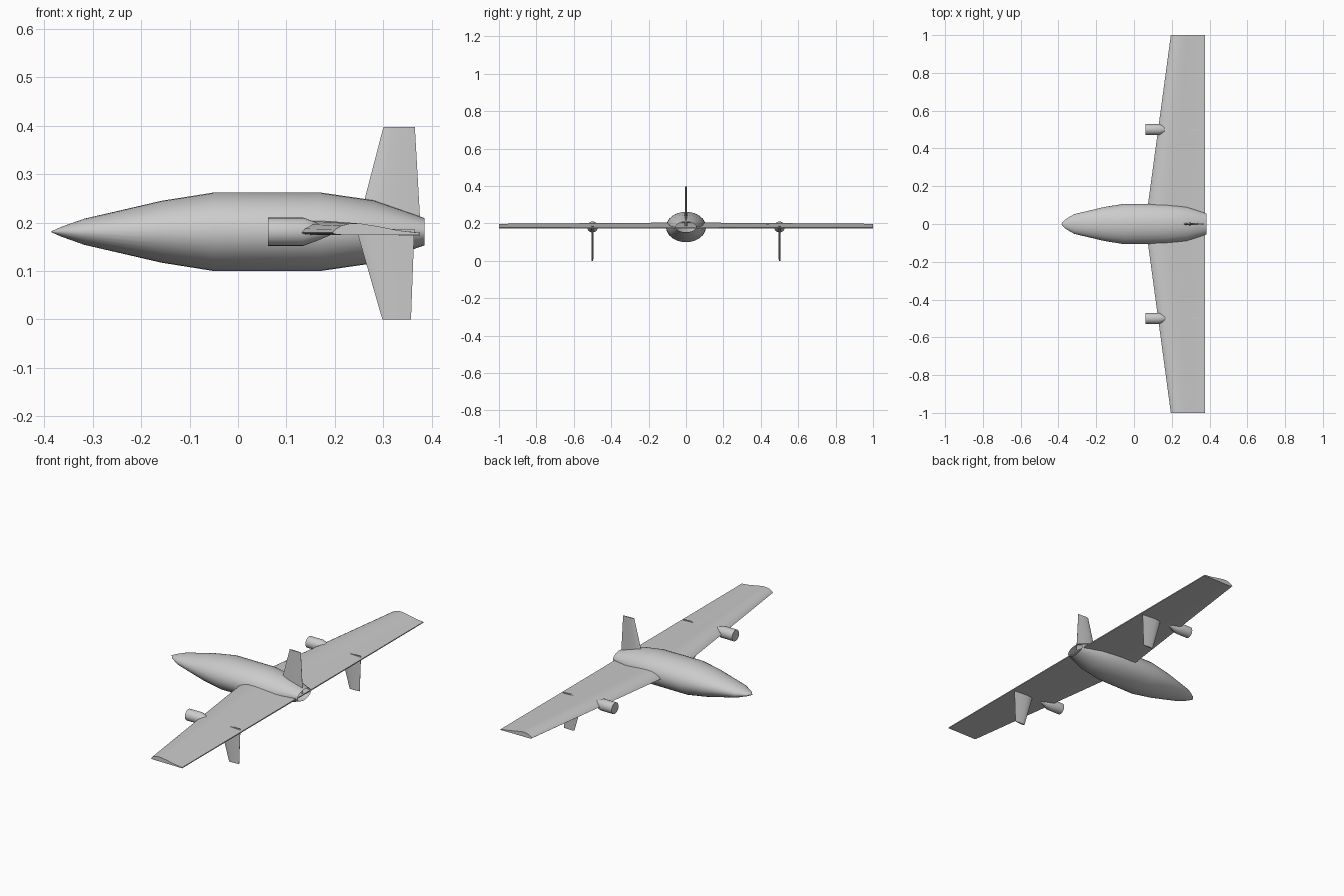
import bpy, bmesh, math

cube = bpy.data.objects.get("Cube")
if cube:
    bpy.data.objects.remove(cube)

GREY = (0.6, 0.6, 0.6, 1)
mat = bpy.data.materials.new("light grey")
mat.use_nodes = True
mat.diffuse_color = GREY
mat.node_tree.nodes["Principled BSDF"].inputs["Base Color"].default_value = GREY
AXIS_Z = 0.181


def loft(name, rings, cap_start=True, cap_end=True, angle=40):
    """Skin a series of equal-length closed rings."""
    bm = bmesh.new()
    loops = [[bm.verts.new(p) for p in ring] for ring in rings]
    n = len(loops[0])
    for a, b in zip(loops, loops[1:]):
        for i in range(n):
            j = (i + 1) % n
            bm.faces.new((a[i], a[j], b[j], b[i]))
    if cap_start:
        bm.faces.new(loops[0][::-1])
    if cap_end:
        bm.faces.new(loops[-1])
    bmesh.ops.remove_doubles(bm, verts=bm.verts, dist=1e-5)
    bmesh.ops.recalc_face_normals(bm, faces=bm.faces)
    mesh = bpy.data.meshes.new(name)
    bm.to_mesh(mesh)
    bm.free()
    mesh.materials.append(mat)
    obj = bpy.data.objects.new(name, mesh)
    bpy.context.collection.objects.link(obj)
    bpy.ops.object.select_all(action="DESELECT")
    obj.select_set(True)
    bpy.context.view_layer.objects.active = obj
    bpy.ops.object.shade_smooth_by_angle(angle=math.radians(angle))
    return obj


def ellipse(x, y, z, ry, rz, n=32):
    turns = [2 * math.pi * i / n for i in range(n)]
    return [(x, y + ry * math.cos(t), z + rz * math.sin(t)) for t in turns]


# Fuselage: x, half width, half height; open at the tail
stations = [(-0.385, 0.001, 0.001), (-0.365, 0.024, 0.010), (-0.317, 0.052, 0.027),
            (-0.157, 0.09, 0.064), (-0.05, 0.107, 0.081), (0.17, 0.105, 0.081),
            (0.28, 0.09, 0.065), (0.385, 0.055, 0.028)]
loft("fuselage", [ellipse(x, 0, AXIS_Z, ry, rz) for x, ry, rz in stations], cap_end=False)

# Wing: cambered section as chord fraction and height above the chord line
section = [(0, 0.003), (0.03, 0.012), (0.1, 0.022), (0.2, 0.028), (0.32, 0.028),
           (0.5, 0.021), (0.75, 0.009), (1, 0.002), (1, -0.004), (0.5, -0.003),
           (0.1, -0.003), (0.02, -0.001)]


def wing_ring(y):
    lead = 0.06 + 0.135 * abs(y)
    thick = 1 - 0.25 * abs(y)
    return [(lead + f * (0.376 - lead), y, 0.177 + h * thick) for f, h in section]


loft("wing", [wing_ring(y) for y in (-1, 0, 1)])


# Fins: slim rounded sections tapering from root to tip
def fin(name, y, root, tip):
    def ring(lead, trail, z, half):
        shape = [(0, 0), (0.1, 0.7), (0.3, 1), (0.65, 0.6), (1, 0.08)]
        outline = shape + [(f, -t) for f, t in shape[:0:-1]]
        return [(lead + f * (trail - lead), y + t * half, z) for f, t in outline]
    loft(name, [ring(*root), ring(*tip)])


fin("tail_fin", 0, (0.245, 0.377, 0.185, 0.008), (0.30, 0.365, 0.397, 0.004))

for side, y in (("left", 0.5), ("right", -0.5)):
    fin(side + "_lower_fin", y, (0.244, 0.364, 0.187, 0.007), (0.298, 0.357, 0, 0.004))
    # Engine pods: straight barrel with a tapering tail buried in the wing
    pod = [(0.062, 0.029), (0.135, 0.029), (0.165, 0.018), (0.20, 0.003)]
    loft(side + "_engine_pod", [ellipse(x, y, AXIS_Z, r, r, 24) for x, r in pod])
